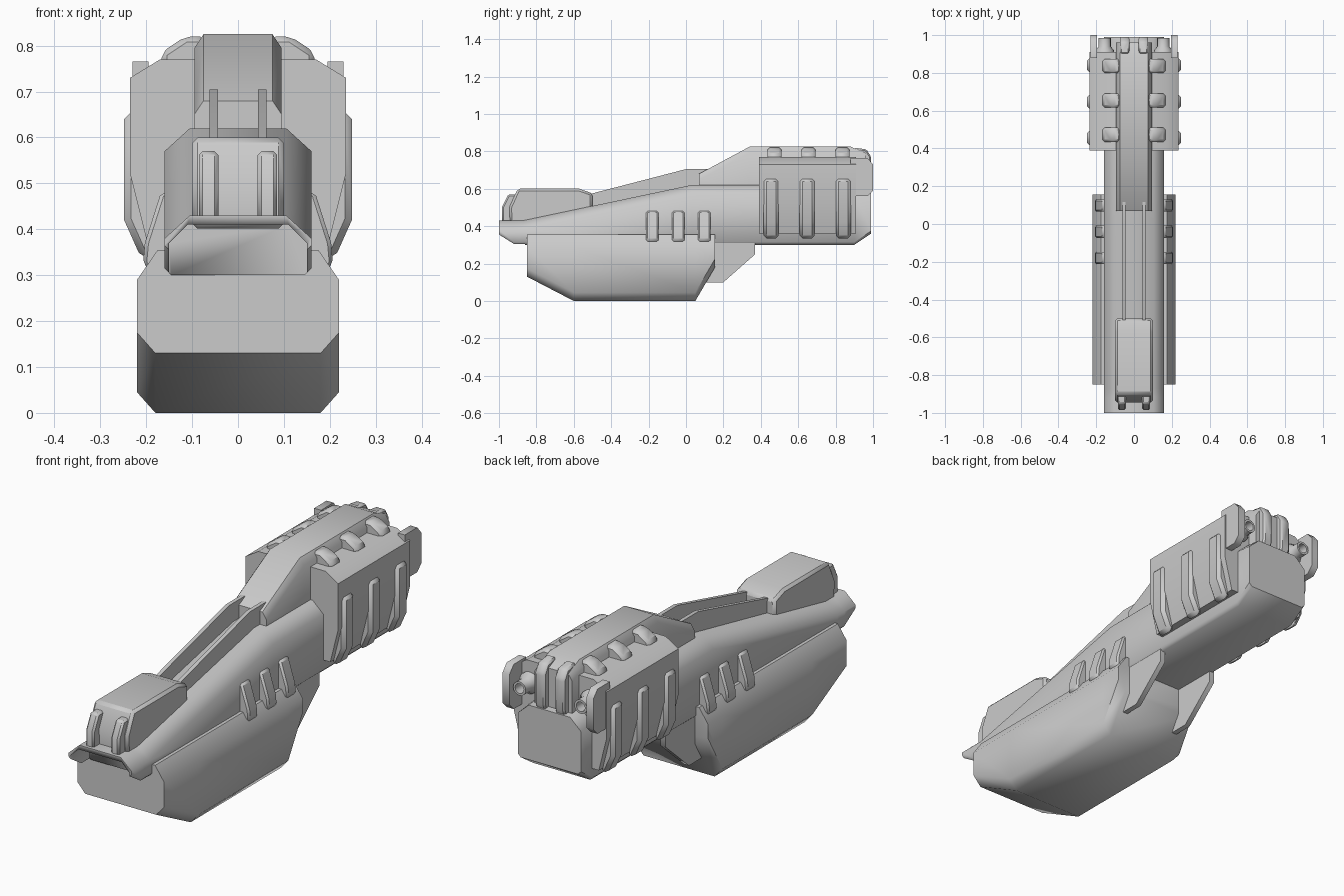
import bpy, bmesh, math

if "Cube" in bpy.data.objects:
    bpy.data.objects.remove(bpy.data.objects["Cube"])


def finish(name, bm, mirror=False, bevel=0.0, smooth=50):
    bmesh.ops.recalc_face_normals(bm, faces=bm.faces)
    me = bpy.data.meshes.new(name)
    bm.to_mesh(me)
    bm.free()
    ob = bpy.data.objects.new(name, me)
    bpy.context.collection.objects.link(ob)
    bpy.ops.object.select_all(action='DESELECT')
    ob.select_set(True)
    bpy.context.view_layer.objects.active = ob
    bpy.ops.object.shade_smooth_by_angle(angle=math.radians(smooth))
    if bevel:
        b = ob.modifiers.new("Bevel", 'BEVEL')
        b.width, b.segments, b.limit_method = bevel, 1, 'ANGLE'
    if mirror:
        ob.modifiers.new("Mirror", 'MIRROR').use_mirror_merge = False
    return ob


def loft(name, stations, **kw):
    """stations: (y, half outline of (x, z) from top to bottom), mirrored in x."""
    bm = bmesh.new()
    rings = []
    for y, half in stations:
        ring = half + [(-x, z) for x, z in reversed(half)]
        rings.append([bm.verts.new((x, y, z)) for x, z in ring])
    n = len(rings[0])
    for a, b in zip(rings, rings[1:]):
        for i in range(n):
            j = (i + 1) % n
            bm.faces.new((a[i], a[j], b[j], b[i]))
    bm.faces.new(rings[0])
    bm.faces.new(rings[-1])
    return finish(name, bm, **kw)


def prism(name, pts, axis, lo, hi, **kw):
    """Extrude a yz outline along x, or an xz outline along y."""
    bm = bmesh.new()
    put = (lambda p, t: (t, p[0], p[1])) if axis == 'x' else (lambda p, t: (p[0], t, p[1]))
    a, b = ([bm.verts.new(put(p, t)) for p in pts] for t in (lo, hi))
    bm.faces.new(a)
    bm.faces.new(b)
    for i in range(len(pts)):
        j = (i + 1) % len(pts)
        bm.faces.new((a[i], a[j], b[j], b[i]))
    return finish(name, bm, **kw)


# Long main body with sloping top
def body_ring(top, bottom):
    mid = max(top - 0.05, bottom + 0.02)
    return [(0.105, top), (0.16, mid), (0.16, bottom + 0.015), (0.145, bottom)]


body = loft("main_body", [
    (-1.0, body_ring(0.43, 0.35)), (-0.92, body_ring(0.43, 0.30)),
    (-0.87, body_ring(0.43, 0.30)), (0.03, body_ring(0.62, 0.30)),
    (0.90, body_ring(0.62, 0.30)), (0.99, body_ring(0.61, 0.36))])

# Hollow under the front lip
cutter = prism("front_hollow_cutter", [(-0.11, 0.41), (0.11, 0.41), (0.15, 0.37),
               (0.15, 0.2), (-0.15, 0.2), (-0.15, 0.37)], 'y', -1.1, -0.86)
cutter.hide_render = True
cutter.hide_set(True)
cut = body.modifiers.new("Hollow", 'BOOLEAN')
cut.object, cut.operation, cut.solver = cutter, 'DIFFERENCE', 'EXACT'


# Lower hull
def hull_ring(zb):
    return [(0.175, 0.355), (0.22, 0.29), (0.22, zb + 0.045), (0.18, zb)]


loft("lower_hull", [(-0.85, hull_ring(0.13)), (-0.6, hull_ring(0.0)),
                    (0.05, hull_ring(0.0)), (0.155, hull_ring(0.18))])

# Fins behind the hull
prism("hull_fin", [(0.08, 0.1), (0.2, 0.1), (0.37, 0.25), (0.37, 0.32), (0.1, 0.32)],
      'x', 0.13, 0.155, mirror=True)

# Rear housing
housing = [(0.17, 0.77), (0.235, 0.73), (0.235, 0.52), (0.195, 0.36)]
loft("rear_housing", [(0.39, housing), (0.91, housing)])


# Raised spine over the rear
def spine_ring(top, bottom=0.58):
    return [(0.075, top), (0.095, top - 0.03), (0.095, bottom)]


loft("top_spine", [(0.07, spine_ring(0.68)), (0.34, spine_ring(0.825)),
                   (0.88, spine_ring(0.825)), (0.96, spine_ring(0.79))])

# Ribs repeated along the sides, roof and waist
for i in range(3):
    y = 0.415 + 0.193 * i
    prism(f"side_rib_{i}", [(0.19, 0.655), (0.248, 0.655), (0.248, 0.42),
          (0.21, 0.335), (0.18, 0.335)], 'y', y, y + 0.08, mirror=True, bevel=0.015)
    y = 0.435 + 0.182 * i
    prism(f"roof_rib_{i}", [(0.07, 0.75), (0.07, 0.82), (0.115, 0.82),
          (0.167, 0.785), (0.167, 0.75)], 'y', y, y + 0.075, mirror=True, bevel=0.012)
    y = -0.213 + 0.139 * i
    prism(f"waist_rib_{i}", [(0.14, 0.48), (0.168, 0.48), (0.203, 0.37),
          (0.207, 0.325), (0.19, 0.31), (0.14, 0.31)], 'y', y, y + 0.066,
          mirror=True, bevel=0.008)

# Rear guard plates and exhaust tubes
prism("rear_guard", [(0.88, 0.56), (0.97, 0.56), (1.0, 0.59), (1.0, 0.73),
                     (0.97, 0.765), (0.88, 0.765)], 'x', 0.195, 0.23, mirror=True)
bm = bmesh.new()
profile = [(0.05, 0.88), (0.048, 0.92), (0.032, 0.94), (0.032, 0.985), (0.022, 0.985), (0.022, 0.92)]
rings = []
for r, y in profile:
    rings.append([bm.verts.new((0.155 + r * math.cos(k * math.pi / 8), y,
                                0.67 + r * math.sin(k * math.pi / 8))) for k in range(16)])
for a, b in zip(rings, rings[1:]):
    for k in range(16):
        j = (k + 1) % 16
        bm.faces.new((a[k], a[j], b[j], b[k]))
bm.faces.new(rings[0])
bm.faces.new(rings[-1])
finish("exhaust_tube", bm, mirror=True)

# Vertical ribs on the tail
prism("tail_rib", [(0.94, 0.60), (0.98, 0.60), (0.99, 0.63), (0.99, 0.77), (0.965, 0.81), (0.9, 0.82)],
      'x', 0.025, 0.075, mirror=True, bevel=0.008)

# Front sight block with its two ribs
prism("front_block", [(-0.94, 0.40), (-0.945, 0.50), (-0.90, 0.60), (-0.57, 0.60),
                      (-0.5, 0.575), (-0.5, 0.45)], 'x', -0.1, 0.1, bevel=0.012)
prism("front_rib", [(-0.985, 0.42), (-0.985, 0.50), (-0.95, 0.57), (-0.89, 0.57), (-0.89, 0.42)],
      'x', 0.043, 0.085, mirror=True, bevel=0.008)

# Twin rails linking block and spine
prism("top_rail", [(-0.54, 0.46), (-0.54, 0.565), (0.0, 0.705), (0.12, 0.705), (0.12, 0.6), (0.0, 0.6)],
      'x', 0.044, 0.062, mirror=True)
